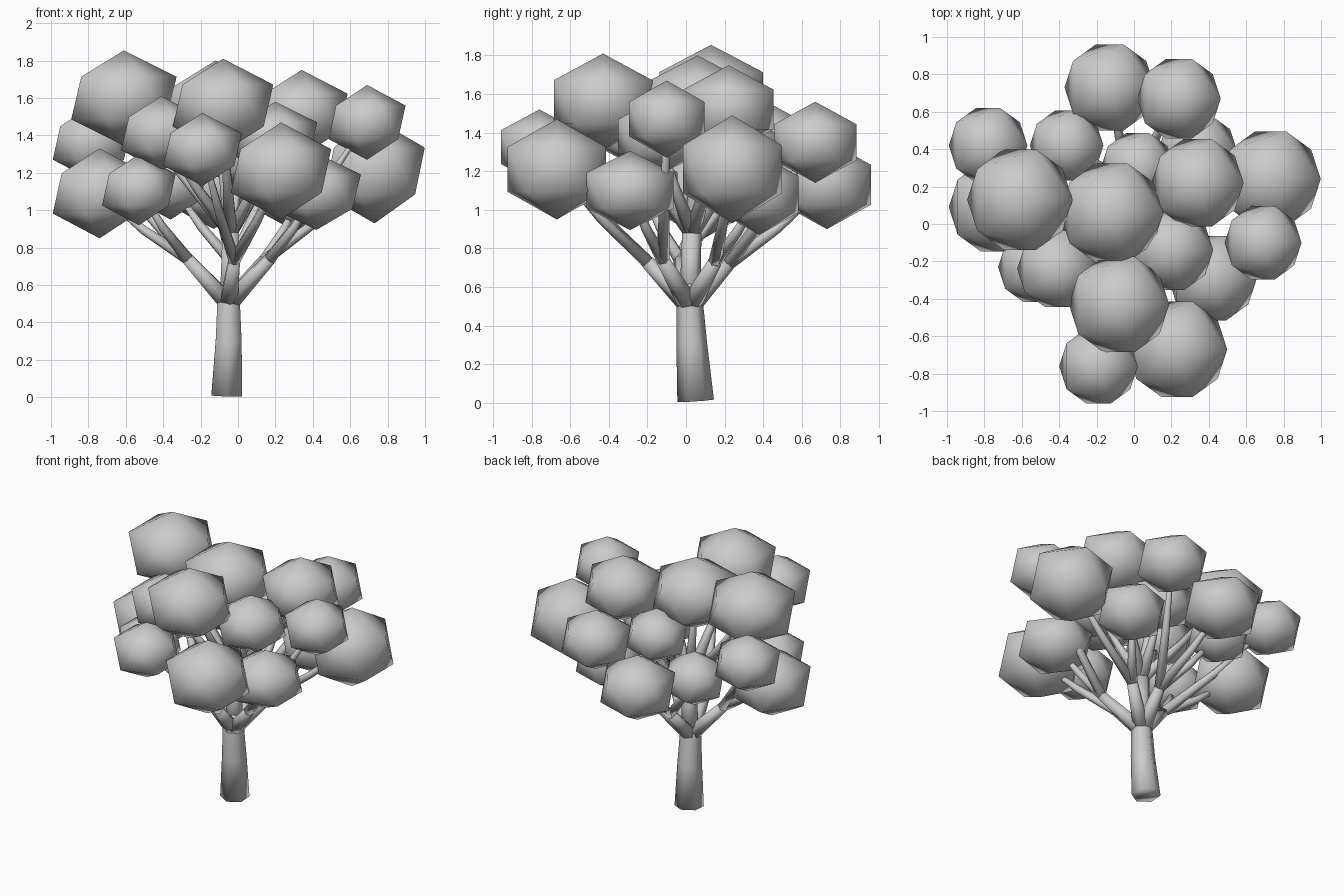
import bpy, bmesh
from mathutils import Vector

cube = bpy.data.objects.get("Cube")
if cube:
    bpy.data.objects.remove(cube)

grey = bpy.data.materials.new("plain_grey")
grey.use_nodes = True
grey.diffuse_color = (0.6, 0.6, 0.6, 1)
grey.node_tree.nodes["Principled BSDF"].inputs["Base Color"].default_value = (0.6, 0.6, 0.6, 1)


def finish(bm, name):
    me = bpy.data.meshes.new(name)
    bmesh.ops.recalc_face_normals(bm, faces=bm.faces)
    bm.to_mesh(me)
    bm.free()
    for p in me.polygons:
        p.use_smooth = True
    me.materials.append(grey)
    ob = bpy.data.objects.new(name, me)
    bpy.context.collection.objects.link(ob)
    return ob


def clump(name, x, y, z, width, height):
    """Leaf clump: smooth twenty-sided ball, a little flattened."""
    bm = bmesh.new()
    bmesh.ops.create_icosphere(bm, subdivisions=1, radius=1)
    for v in bm.verts:
        v.co = (x + v.co.x * width, y + v.co.y * width, z + v.co.z * height)
    finish(bm, name)


def limb(name, points, radii, sides=6):
    """Tapered tube swept through the points."""
    pts = [Vector(p) for p in points]
    bm = bmesh.new()
    rings = []
    for i, p in enumerate(pts):
        d = pts[min(i + 1, len(pts) - 1)] - pts[max(i - 1, 0)]
        turn = Vector((0, 0, 1)).rotation_difference(d)
        ring = bmesh.ops.create_circle(bm, segments=sides, radius=radii[i])["verts"]
        for v in ring:
            v.co = p + turn @ v.co
        rings.append(ring)
    for a, b in zip(rings, rings[1:]):
        for i in range(sides):
            j = (i + 1) % sides
            bm.faces.new((a[i], a[j], b[j], b[i]))
    bm.faces.new(rings[0])
    bm.faces.new(rings[-1])
    finish(bm, name)


# Trunk and main boughs
fork = (-.05, .02, .5)
limb("trunk", [(-.06, .05, .01), (-.05, .03, .3), fork, (-.04, .02, .62)], [.095, .08, .07, .05])
boughs = {
    "lead": (-.04, .03, .88),
    "left_front": (.17, -.12, .74),
    "left_back": (.14, .15, .73),
    "right": (-.27, -.03, .74),
    "front": (-.02, -.2, .73),
    "back": (-.03, .22, .72),
}
for name, end in boughs.items():
    limb(name + "_bough", [fork, end], [.055, .05 if name == "lead" else .036])

# Leaf clumps, each with the bough that carries it
clumps = [
    ("back", -.13, .73, 1.13, .27, .23),
    ("back", .24, .67, 1.35, .25, .21),
    ("right", -.78, .42, 1.36, .235, .2),
    ("back", -.36, .42, 1.14, .22, .19),
    ("lead", -.61, .13, 1.6, .315, .255),
    ("right", -.74, .09, 1.09, .28, .24),
    ("lead", -.12, .06, 1.55, .31, .25),
    ("lead", -.08, -.43, 1.56, .30, .25),
    ("front", -.19, -.76, 1.325, .235, .195),
    ("front", .23, -.67, 1.21, .30, .26),
    ("left_front", .42, -.29, 1.1, .265, .205),
    ("left_front", .69, -.1, 1.47, .23, .2),
    ("left_back", .73, .24, 1.21, .30, .28),
    ("lead", .34, .22, 1.52, .275, .23),
    ("lead", .2, -.14, 1.38, .25, .2),
    ("lead", -.41, -.24, 1.41, .24, .2),
    ("right", -.53, -.23, 1.11, .22, .19),
    ("lead", .02, .3, 1.3, .22, .19),
    ("left_back", .34, .38, 1.08, .24, .21),
]
for i, (bough, x, y, z, width, height) in enumerate(clumps):
    clump(f"leaf_clump_{i + 1}", x, y, z, width, height)
    start, end = Vector(boughs[bough]), Vector((x, y, z))
    middle = start.lerp(end, .5) + Vector((0, 0, -.02))
    thick = .042 if bough == "lead" else .034
    limb(f"branch_{i + 1}", [start, middle, start.lerp(end, .95)], [thick, .026, .012])
